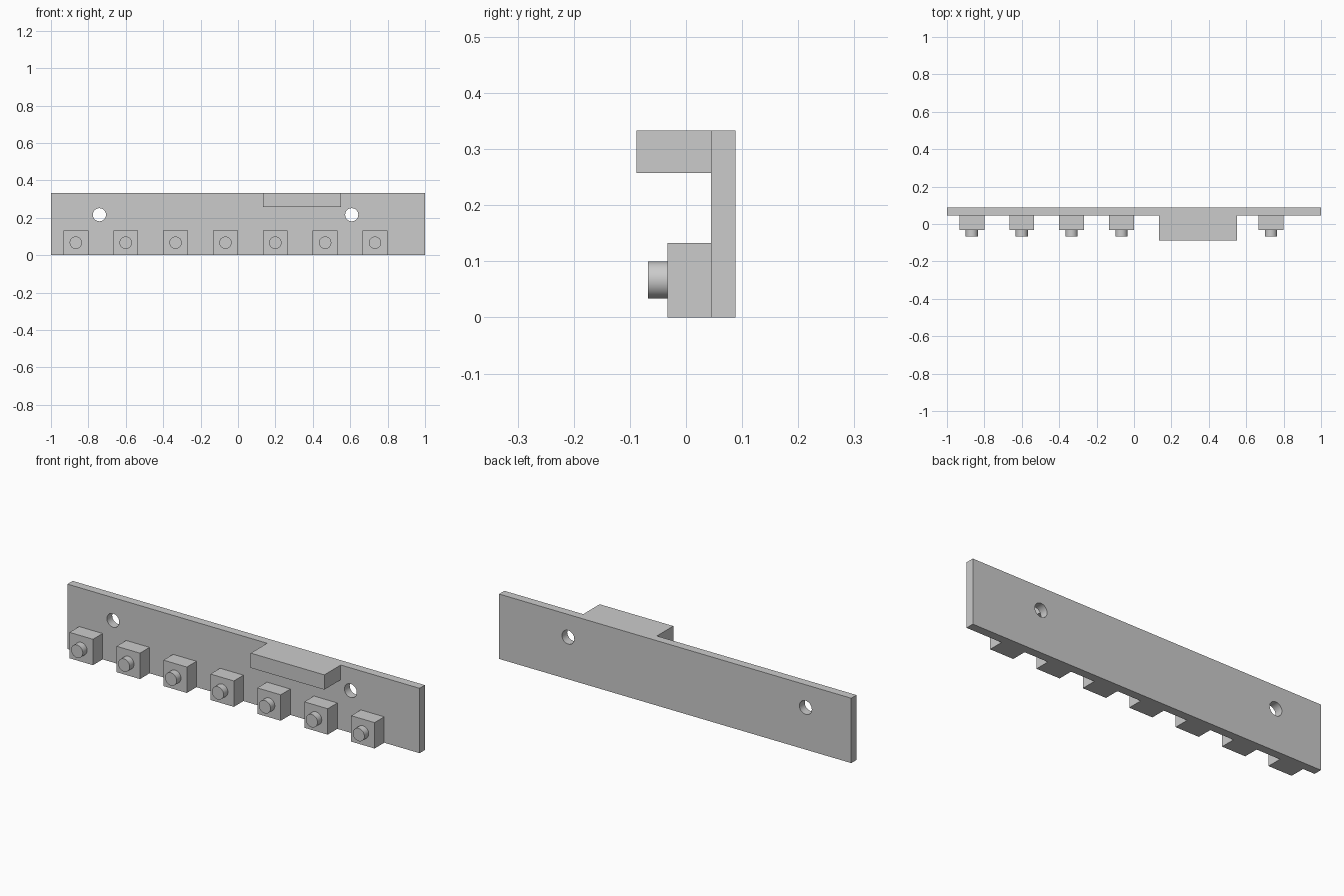
import bpy
import math

default_cube = bpy.data.objects.get("Cube")
if default_cube:
    bpy.data.objects.remove(default_cube, do_unlink=True)

# Single plain grey
grey = bpy.data.materials.new("light grey")
grey.use_nodes = True
colour = (0.6, 0.6, 0.6, 1)
grey.diffuse_color = colour
grey.node_tree.nodes["Principled BSDF"].inputs["Base Color"].default_value = colour


def box(name, low, high):
    """Box between two opposite corners."""
    middle = [(a + b) / 2 for a, b in zip(low, high)]
    bpy.ops.mesh.primitive_cube_add(size=1, location=middle)
    obj = bpy.context.object
    obj.name = name
    obj.scale = [b - a for a, b in zip(low, high)]
    bpy.ops.object.transform_apply(location=False, rotation=False, scale=True)
    obj.data.materials.append(grey)
    return obj


def rod(name, x, z, radius, front, back):
    """Smooth cylinder running along y."""
    bpy.ops.mesh.primitive_cylinder_add(
        vertices=48, radius=radius, depth=back - front,
        location=(x, (front + back) / 2, z), rotation=(math.pi / 2, 0, 0))
    obj = bpy.context.object
    obj.name = name
    obj.data.materials.append(grey)
    bpy.ops.object.shade_smooth_by_angle()
    return obj


PLATE_FRONT, PLATE_BACK, HEIGHT = 0.045, 0.088, 0.333
BUTTON_FRONT, CAP_FRONT = -0.033, -0.068
BUTTON_SIZE, SPACING, FIRST_X = 0.133, 0.2666, -0.867

# Back plate with two mounting holes
plate = box("back_plate", (-1, PLATE_FRONT, 0), (1, PLATE_BACK, HEIGHT))
for x in (-0.741, 0.608):
    cutter = rod("hole_cutter", x, 0.216, 0.035, 0, 0.14)
    cutter.hide_render = True
    cut = plate.modifiers.new("mounting hole", "BOOLEAN")
    cut.operation = "DIFFERENCE"
    cut.solver = "EXACT"
    cut.object = cutter
    bpy.context.view_layer.objects.active = plate
    bpy.ops.object.modifier_apply(modifier=cut.name)
    bpy.data.objects.remove(cutter, do_unlink=True)
bpy.ops.object.select_all(action="DESELECT")
plate.select_set(True)
bpy.context.view_layer.objects.active = plate
bpy.ops.object.shade_smooth_by_angle()

# Connector block along the top edge
box("connector_block", (0.134, -0.088, 0.257), (0.552, PLATE_FRONT, HEIGHT))

# Row of push buttons: square housing and round cap
for i in range(7):
    x = FIRST_X + i * SPACING
    half = BUTTON_SIZE / 2
    box(f"button_housing_{i + 1}", (x - half, BUTTON_FRONT, 0),
        (x + half, PLATE_FRONT, BUTTON_SIZE))
    rod(f"button_cap_{i + 1}", x, half, 0.033, CAP_FRONT, BUTTON_FRONT)
